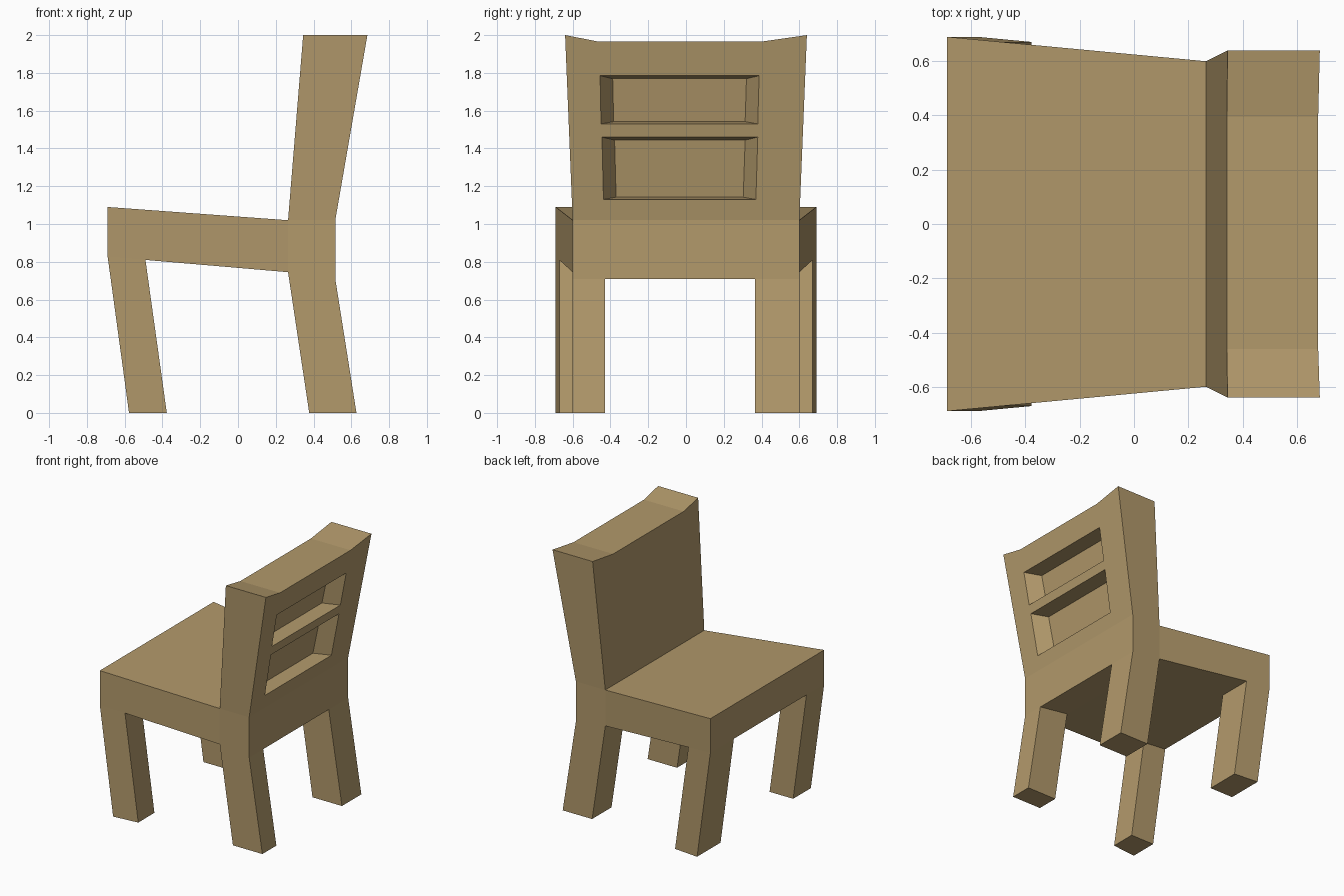
import bpy

if "Cube" in bpy.data.objects:
    bpy.data.objects.remove(bpy.data.objects["Cube"])

wood = bpy.data.materials.new("tan wood")
wood.diffuse_color = (0.445, 0.319, 0.147, 1)
wood.use_nodes = True
wood.node_tree.nodes["Principled BSDF"].inputs["Base Color"].default_value = wood.diffuse_color


def add_object(name, verts, faces):
    mesh = bpy.data.meshes.new(name)
    mesh.from_pydata(verts, [], faces)
    mesh.materials.append(wood)
    mesh.update()
    obj = bpy.data.objects.new(name, mesh)
    bpy.context.collection.objects.link(obj)
    return obj


def block(name, low, high, skip=()):
    """Six-sided block between two loops (counter-clockwise from above).
    skip: sides 0-3, 4 = bottom, 5 = top, where it joins another part."""
    faces = [(i, (i + 1) % 4, (i + 1) % 4 + 4, i + 4) for i in range(4)]
    faces += [(3, 2, 1, 0), (4, 5, 6, 7)]
    add_object(name, low + high, [f for i, f in enumerate(faces) if i not in skip])


# Seat: tapers towards the backrest and slopes down to it
plan = [(-.69, -.69), (.265, -.60), (.265, .60), (-.69, .69)]
block("seat",
      [(x, y, .827 if x < 0 else .745) for x, y in plan],
      [(x, y, 1.09 if x < 0 else 1.02) for x, y in plan], skip=(1,))

# Rear rail under the backrest
plan = [(.265, -.60), (.515, -.60), (.515, .60), (.265, .60)]
block("rear_rail",
      [(x, y, .71 if x > .4 else .745) for x, y in plan],
      [(x, y, 1.02) for x, y in plan], skip=(3, 5))


# Legs: slanted, feet shifted backwards
def leg(name, side, x0, x1, out0, out1, inner, z0, z1, shift):
    low, high = [], []
    for x, y, z in [(x0, inner, z0), (x1, inner, z1), (x1, out1, z1), (x0, out0, z0)]:
        low.append((x + shift, side * y, 0))
        high.append((x, side * y, z))
    if side < 0:
        low.reverse()
        high.reverse()
    block(name, low, high, skip=(5,))


leg("front_leg_left", 1, -.69, -.49, .69, .671, .405, .827, .81, .113)
leg("front_leg_right", -1, -.69, -.49, .69, .671, .475, .827, .81, .113)
leg("rear_leg_left", 1, .265, .515, .60, .60, .365, .745, .71, .112)
leg("rear_leg_right", -1, .265, .515, .60, .60, .43, .745, .71, .112)


# Backrest: leaning, flared, with a dipped top and two recesses in the rear
def lean(z):
    t = (z - 1.02) / .98
    return .265 + .08 * t, .515 + .17 * t, .60 + .04 * t   # front x, rear x, half width


verts, faces = [], []
rows = [(1.02, -.43, .365), (1.13, -.437, .37), (1.46, -.445, .38),
        (1.53, -.45, .38), (1.785, -.455, .387), (2.0, -.46, .395)]
for z, ya, yb in rows:
    w = lean(z)[2]
    zm = 1.965 if z == 2.0 else z
    for y, zz in [(-w, z), (ya, zm), (yb, zm), (w, z)]:
        verts.append((lean(zz)[1] if z < 2 else .685 - .17 * (2 - zz) / .98, y, zz))
for r in range(5):
    for c in range(3):
        a = r * 4 + c
        quad = (a, a + 1, a + 5, a + 4)
        if c != 1 or r not in (1, 3):
            faces.append(quad)
            continue
        n = len(verts)
        for k, q in enumerate(quad):            # tapered recess
            x, y, z = verts[q]
            verts.append((x - .11, y + (.067 if k in (0, 3) else -.067),
                          z + (.012 if k < 2 else -.016)))
        faces.append((n, n + 1, n + 2, n + 3))
        for k in range(4):
            m = (k + 1) % 4
            faces.append((quad[k], quad[m], n + m, n + k))
f = len(verts)                                   # front: two bottom, four top points
verts += [(.265, -.60, 1.02), (.265, .60, 1.02)]
verts += [(lean(verts[i][2])[0], verts[i][1], verts[i][2]) for i in range(20, 24)]
faces.append((f + 1, f, f + 2, f + 3, f + 4, f + 5))
faces.append((f + 1, f + 5, 23, 19, 15, 11, 7, 3))
faces.append((f, 0, 4, 8, 12, 16, 20, f + 2))
faces += [(f + 2 + i, 20 + i, 21 + i, f + 3 + i) for i in range(3)]
add_object("backrest", verts, faces)
